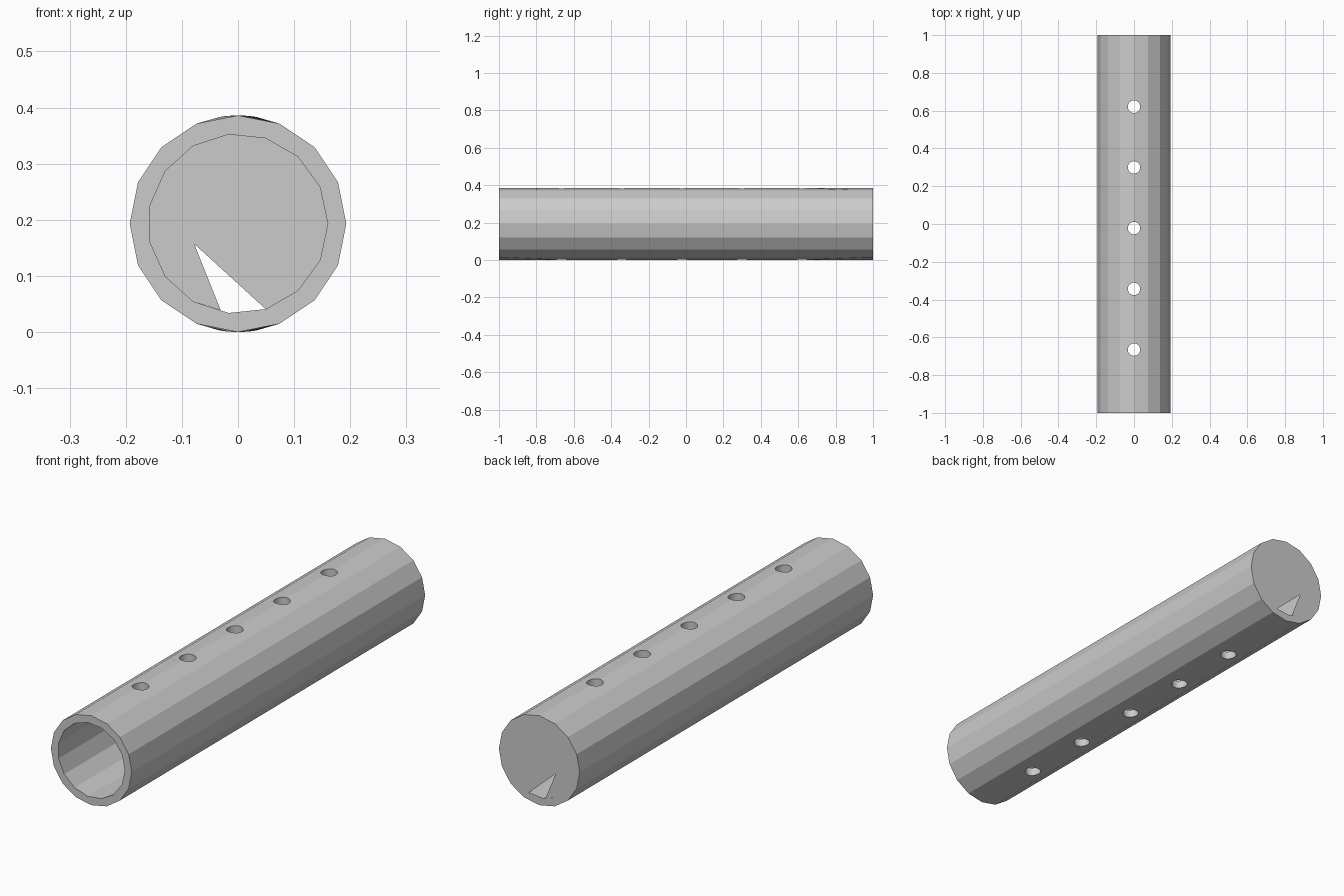
import bpy, bmesh
from math import sin, cos, radians, sqrt
from mathutils import Matrix

if "Cube" in bpy.data.objects:
    bpy.data.objects.remove(bpy.data.objects["Cube"])

R_OUT, R_IN, ZC = 0.193, 0.160, 0.193
HOLES = [-0.665 + i * 0.3215 for i in range(5)]


def make_object(name, bm):
    mesh = bpy.data.meshes.new(name)
    bmesh.ops.recalc_face_normals(bm, faces=bm.faces)
    bm.to_mesh(mesh)
    bm.free()
    ob = bpy.data.objects.new(name, mesh)
    bpy.context.collection.objects.link(ob)
    return ob


def prism(name, radius, sides, half_length):
    bm = bmesh.new()
    rings = [[bm.verts.new((radius * cos(radians(360 * i / sides)), y,
                            ZC + radius * sin(radians(360 * i / sides))))
              for i in range(sides)] for y in (-half_length, half_length)]
    bm.faces.new(rings[0])
    bm.faces.new(rings[1])
    for i in range(sides):
        j = (i + 1) % sides
        bm.faces.new((rings[0][i], rings[0][j], rings[1][j], rings[1][i]))
    return make_object(name, bm)


def cut(ob, cutter):
    mod = ob.modifiers.new("cut", 'BOOLEAN')
    mod.operation, mod.solver, mod.object = 'DIFFERENCE', 'EXACT', cutter
    bpy.context.view_layer.objects.active = ob
    bpy.ops.object.modifier_apply(modifier=mod.name)
    bpy.data.objects.remove(cutter)


# Tube: 16-sided outside, 15-sided bore
tube = prism("tube", R_OUT, 16, 1.0)
cut(tube, prism("bore_cutter", R_IN, 15, 1.2))

# Row of round holes through top and bottom
bm = bmesh.new()
for y in HOLES:
    bmesh.ops.create_cone(bm, cap_ends=True, segments=24, radius1=0.033, radius2=0.033,
                          depth=0.6, matrix=Matrix.Translation((0, y, ZC)))
cut(tube, make_object("hole_cutter", bm))

# Lift the outer hole rims onto the true round surface
for v in tube.data.vertices:
    dz = v.co.z - ZC
    if abs(v.co.x) < 0.04 and abs(dz) > 0.175 and abs(v.co.y) < 0.9:
        h = sqrt(R_OUT ** 2 - v.co.x ** 2)
        v.co.z = ZC + (h if dz > 0 else -h)

# Flat back cap with a triangular notch
bm = bmesh.new()
profile = [(R_IN * cos(radians(24 * k)), ZC + R_IN * sin(radians(24 * k)))
           for k in range(-3, 11)]
profile += [(-0.031, 0.039), (-0.078, 0.157)]
bm.faces.new([bm.verts.new((x, 1.0, z)) for x, z in reversed(profile)])
bmesh.ops.triangulate(bm, faces=bm.faces)
make_object("back_cap", bm)
